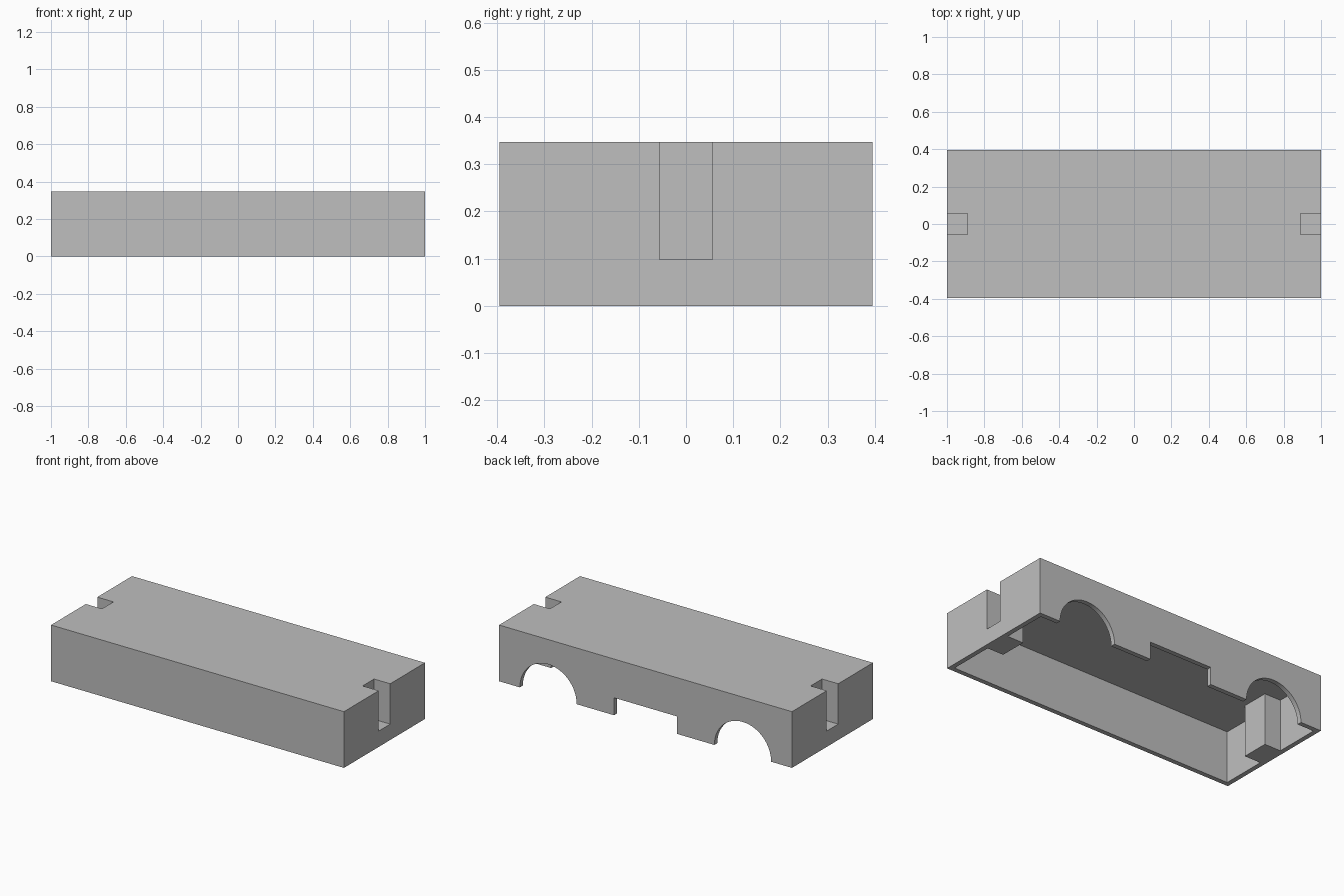
import bpy, bmesh, math
from mathutils import Matrix, Vector

if "Cube" in bpy.data.objects:
    bpy.data.objects.remove(bpy.data.objects["Cube"], do_unlink=True)

LENGTH, WIDTH, HEIGHT, WALL = 2.0, 0.79, 0.347, 0.029
NOTCH_DEPTH, NOTCH_HALF, NOTCH_FLOOR = 0.11, 0.056, 0.098
ARCH_X, ARCH_RADIUS = 0.664, 0.194
SLOT_HALF, SLOT_HEIGHT = 0.215, 0.108
BELOW = -0.1

grey = bpy.data.materials.new("plain_grey")
grey.use_nodes = True
grey.diffuse_color = (0.52, 0.52, 0.52, 1)
grey.node_tree.nodes["Principled BSDF"].inputs["Base Color"].default_value = grey.diffuse_color


def make_object(name, bm):
    bmesh.ops.recalc_face_normals(bm, faces=bm.faces)
    mesh = bpy.data.meshes.new(name)
    bm.to_mesh(mesh)
    bm.free()
    mesh.materials.append(grey)
    obj = bpy.data.objects.new(name, mesh)
    bpy.context.collection.objects.link(obj)
    return obj


def prism(name, outline, z0, z1):
    bm = bmesh.new()
    face = bm.faces.new([bm.verts.new((x, y, z0)) for x, y in outline])
    top = bmesh.ops.extrude_face_region(bm, geom=[face])["geom"]
    verts = [g for g in top if isinstance(g, bmesh.types.BMVert)]
    bmesh.ops.translate(bm, verts=verts, vec=(0, 0, z1 - z0))
    return make_object(name, bm)


def box(name, x0, x1, y0, y1, z0, z1):
    return prism(name, [(x0, y0), (x1, y0), (x1, y1), (x0, y1)], z0, z1)


def cut(target, cutter):
    cutter.hide_render = True
    mod = target.modifiers.new("cut", "BOOLEAN")
    mod.operation, mod.solver, mod.object = "DIFFERENCE", "EXACT", cutter
    with bpy.context.temp_override(object=target, active_object=target):
        bpy.ops.object.modifier_apply(modifier=mod.name)
    bpy.data.objects.remove(cutter, do_unlink=True)


# Outer block
shell = box("hollow_body", -LENGTH / 2, LENGTH / 2, -WIDTH / 2, WIDTH / 2, 0, HEIGHT)

# Cavity open at the bottom, stepping around a solid post at each end
ix, iy = LENGTH / 2 - WALL, WIDTH / 2 - WALL
px, py = LENGTH / 2 - NOTCH_DEPTH - WALL, NOTCH_HALF + WALL
half = [(ix, -iy), (ix, -py), (px, -py), (px, py), (ix, py), (ix, iy)]
cut(shell, prism("cavity", half + [(-x, -y) for x, y in half], BELOW, HEIGHT - WALL))

# End notches, wheel arches and middle slot
back0, back1 = WIDTH / 2 - WALL * 1.5, WIDTH / 2 + WALL
for side in (-1, 1):
    xs = sorted((side * (LENGTH / 2 - NOTCH_DEPTH), side * (LENGTH / 2 + WALL)))
    cut(shell, box("end_notch", *xs, -NOTCH_HALF, NOTCH_HALF, NOTCH_FLOOR, HEIGHT + WALL))

    bm = bmesh.new()
    place = Matrix.Translation(Vector((side * ARCH_X, (back0 + back1) / 2, 0)))
    bmesh.ops.create_cone(bm, cap_ends=True, segments=64, radius1=ARCH_RADIUS,
                          radius2=ARCH_RADIUS, depth=back1 - back0,
                          matrix=place @ Matrix.Rotation(math.pi / 2, 4, "X"))
    cut(shell, make_object("arch_cutter", bm))
cut(shell, box("middle_slot", -SLOT_HALF, SLOT_HALF, back0, back1, BELOW, SLOT_HEIGHT))

# Smooth arches, sharp corners
bpy.ops.object.select_all(action="DESELECT")
shell.select_set(True)
bpy.context.view_layer.objects.active = shell
bpy.ops.object.shade_smooth_by_angle(angle=math.radians(30))
